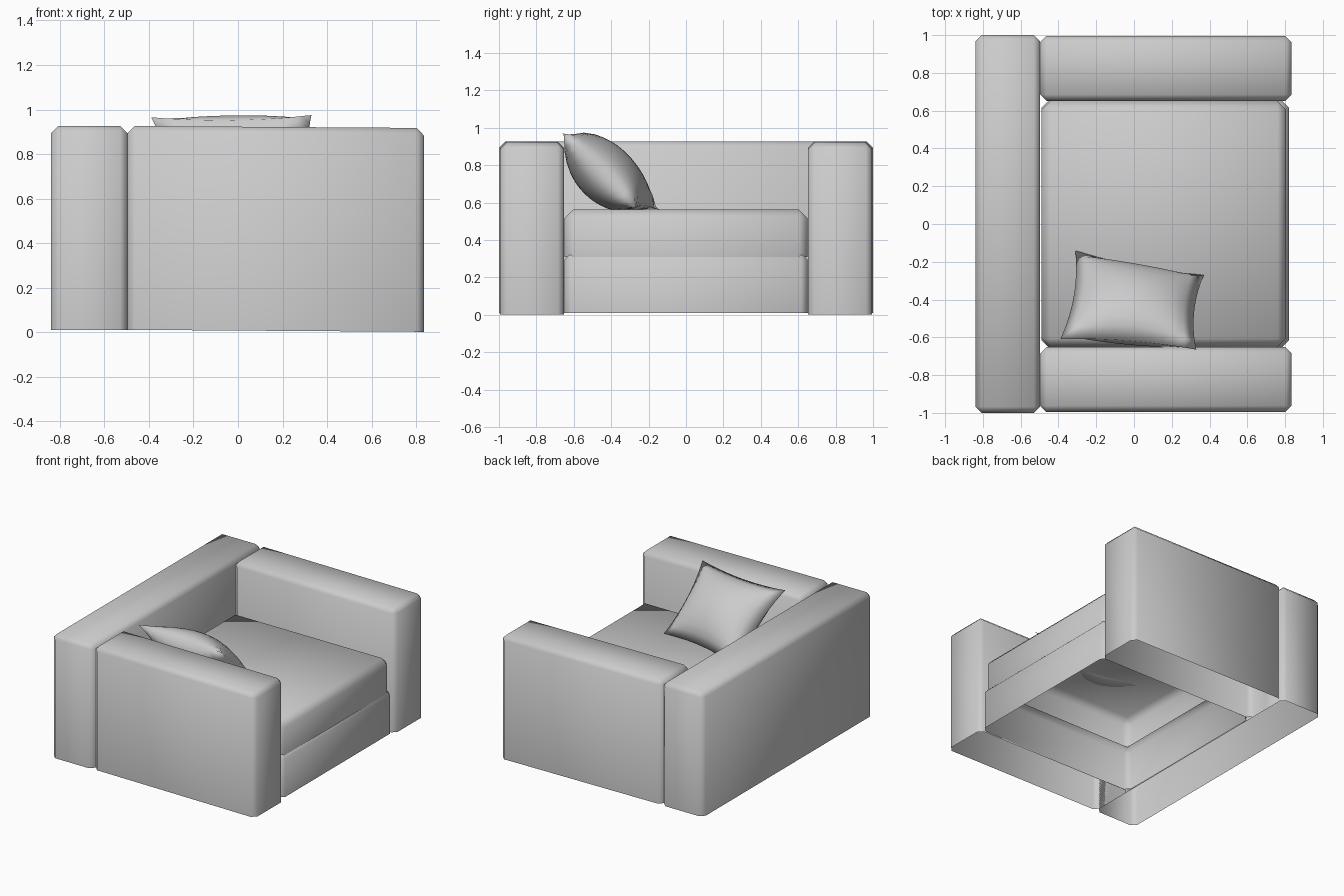
import bpy, bmesh
from mathutils import Vector

cube = bpy.data.objects.get("Cube")
if cube:
    bpy.data.objects.remove(cube, do_unlink=True)

fabric = bpy.data.materials.new("light_grey_fabric")
fabric.use_nodes = True
GREY = (0.6, 0.6, 0.6, 1)
fabric.diffuse_color = GREY
fabric.node_tree.nodes["Principled BSDF"].inputs["Base Color"].default_value = GREY


def finish(name, bm):
    bmesh.ops.recalc_face_normals(bm, faces=bm.faces)
    mesh = bpy.data.meshes.new(name)
    bm.to_mesh(mesh)
    bm.free()
    mesh.materials.append(fabric)
    mesh.shade_smooth()
    obj = bpy.data.objects.new(name, mesh)
    bpy.context.collection.objects.link(obj)
    return obj


def padded_block(name, low, high, chamfer, open_top=False, drop=0):
    """Chamfered upholstery shell, open underneath; drop lowers its +x end."""
    low, high = Vector(low), Vector(high)
    bm = bmesh.new()
    bmesh.ops.create_cube(bm, size=1)
    for v in bm.verts:
        v.co = Vector([l + (c + 0.5) * (h - l) for l, c, h in zip(low, v.co, high)])
    # Chamfer everything but the floor edges
    edges = [e for e in bm.edges if max(v.co.z for v in e.verts) > low.z + 0.001]
    bmesh.ops.bevel(bm, geom=edges, offset=chamfer, segments=1, affect='EDGES')
    bm.normal_update()
    remove = [f for f in bm.faces
              if f.normal.z < -0.9 or (open_top and f.normal.z > 0.9)]
    bmesh.ops.delete(bm, geom=remove, context='FACES')
    for v in bm.verts:
        v.co.z -= drop * (v.co.x - low.x) / (high.x - low.x)
    return finish(name, bm)


# Frame: backrest, two arms and the hollow base
padded_block("backrest", (-0.84, -1, 0.01), (-0.497, 1, 0.927), 0.033)
for name, near, far in (("right_arm", -0.995, -0.652), ("left_arm", 0.652, 0.995)):
    padded_block(name, (-0.497, near, 0.01), (0.835, far, 0.926), 0.033, drop=0.009)
padded_block("base", (-0.49, -0.65, 0.01), (0.82, 0.65, 0.33), 0.035, open_top=True)
padded_block("seat_cushion", (-0.49, -0.65, 0.31), (0.805, 0.65, 0.562), 0.045)


def pillow(name, top_a, top_b, low_a, low_b, front, rear, steps=12):
    """Two bulging sheets between four corners, with pinched-in seams."""
    a, b, c, d = map(Vector, (top_a, top_b, low_a, low_b))
    normal = ((b - a).cross(c - a)).normalized()
    if normal.y < 0:
        normal.negate()
    bm = bmesh.new()
    for bulge in (front, -rear):
        rows = []
        for j in range(steps + 1):
            row = []
            for i in range(steps + 1):
                u, v = 2 * i / steps - 1, 2 * j / steps - 1
                pu = u * (1 - 0.09 * (1 - v * v))
                pv = v * (1 - 0.09 * (1 - u * u))
                s, t = (pu + 1) / 2, (pv + 1) / 2
                point = a.lerp(b, s).lerp(c.lerp(d, s), t)
                puff = ((1 - u * u) * (1 - v * v)) ** 0.6
                row.append(bm.verts.new(point + normal * bulge * puff))
            rows.append(row)
        for r0, r1 in zip(rows, rows[1:]):
            for i in range(steps):
                bm.faces.new((r0[i], r0[i + 1], r1[i + 1], r1[i]))
    bmesh.ops.remove_doubles(bm, verts=bm.verts, dist=0.0005)
    return finish(name, bm)


# Loose pillow leaning on the right arm
pillow("pillow", (-0.39, -0.61, 0.965), (0.33, -0.665, 0.975),
       (-0.31, -0.14, 0.56), (0.37, -0.27, 0.57), 0.14, 0.17)
